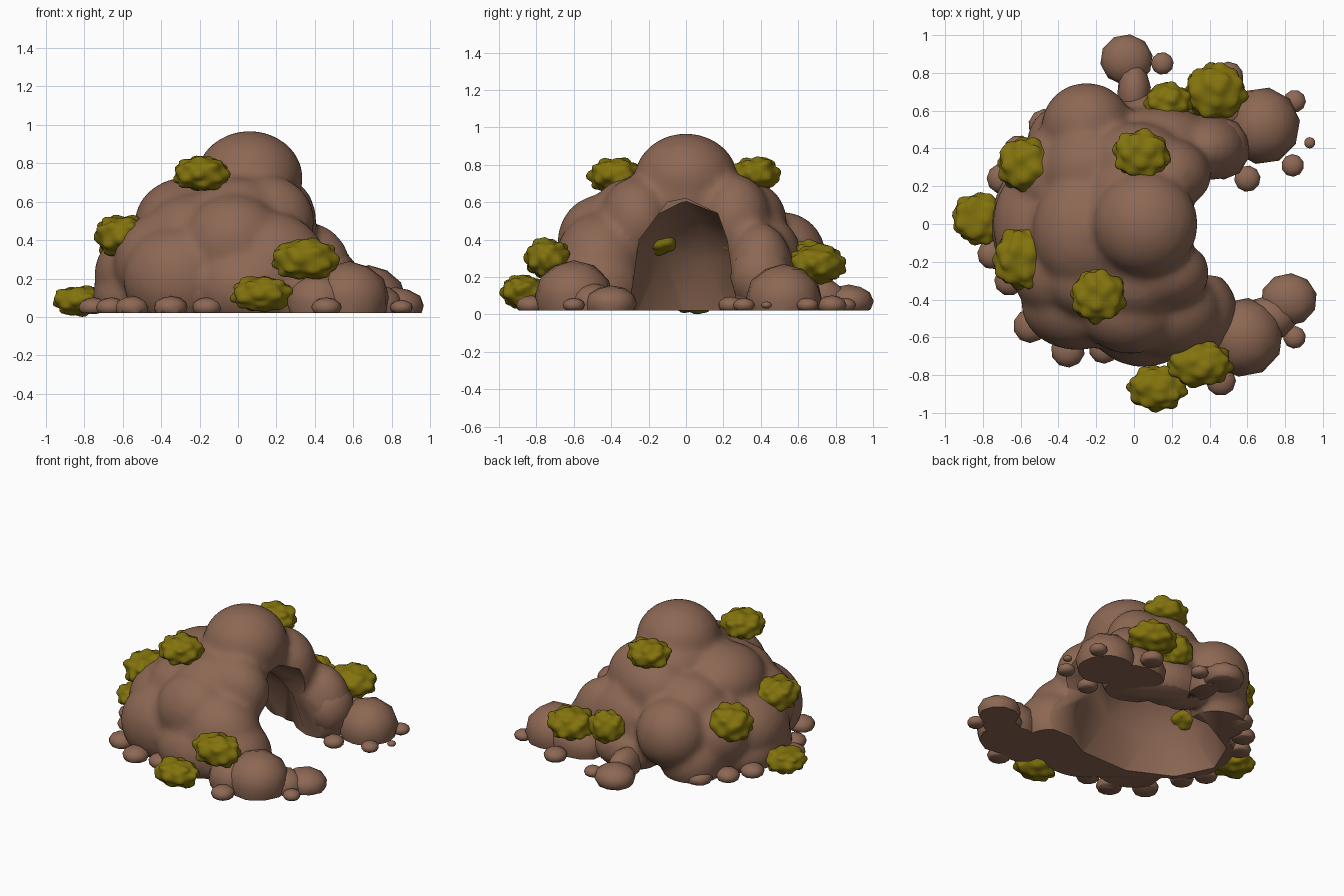
import bpy, bmesh, math, random
from mathutils import Vector, Matrix

if "Cube" in bpy.data.objects:
    bpy.data.objects.remove(bpy.data.objects["Cube"])

random.seed(4)
BASE = 0.02


def material(name, rgb):
    m = bpy.data.materials.new(name)
    m.diffuse_color = (*rgb, 1)
    m.use_nodes = True
    m.node_tree.nodes["Principled BSDF"].inputs["Base Color"].default_value = m.diffuse_color
    return m


ROCK = material("brown_rock", (0.265, 0.137, 0.088))
LEAF = material("olive_leaf", (0.225, 0.17, 0.004))


def make_object(name, bm, mat):
    me = bpy.data.meshes.new(name)
    bm.to_mesh(me)
    bm.free()
    me.materials.append(mat)
    ob = bpy.data.objects.new(name, me)
    bpy.context.collection.objects.link(ob)
    return ob


def activate(ob):
    bpy.ops.object.select_all(action='DESELECT')
    ob.select_set(True)
    bpy.context.view_layer.objects.active = ob


def smooth(ob, angle):
    activate(ob)
    bpy.ops.object.shade_smooth_by_angle(angle=math.radians(angle))


def apply_modifier(ob, kind, **settings):
    activate(ob)
    mod = ob.modifiers.new(kind, kind)
    for key, value in settings.items():
        setattr(mod, key, value)
    bpy.ops.object.modifier_apply(modifier=mod.name)


def ellipsoid(bm, x, y, z, rx, ry, rz, sub=3):
    spin = Matrix.Rotation(random.uniform(0, 6.28), 4, 'Z')
    mat = Matrix.Translation((x, y, z)) @ Matrix.Diagonal((rx, ry, rz, 1)) @ spin
    bmesh.ops.create_icosphere(bm, subdivisions=sub, radius=1, matrix=mat)


# Cave mound: overlapping boulders fused together
MOUND = [
    (0.06, 0.00, 0.72, .28, .28, .25),      # peak
    (0.03, 0.00, 0.62, .30, .37, .20),
    (-.26, -.04, .49, .28, .32, .24),       # upper shoulders
    (0.00, -.30, .50, .26, .22, .23),
    (0.15, -.26, .50, .25, .20, .24),
    (0.02, 0.32, .50, .26, .22, .22),
    (0.18, 0.26, .50, .23, .20, .25),
    (-.24, 0.28, .44, .24, .24, .20),
    (-.24, -.28, .44, .24, .22, .20),
    (-.02, -.46, .38, .27, .23, .26),       # front flank
    (0.17, -.46, .25, .30, .25, .30),
    (0.05, -.50, .15, .30, .26, .24),
    (-.30, -.42, .20, .30, .25, .28),
    (-.25, 0.52, .31, .24, .23, .24),       # back flank
    (-.35, 0.43, .12, .22, .21, .22),
    (0.14, 0.45, .26, .27, .18, .26),
    (0.10, 0.52, .12, .26, .17, .16),
    (-.50, 0.00, .22, .25, .32, .24),       # left flank
    (-.38, -.25, .28, .27, .26, .27),
    (-.40, 0.25, .26, .27, .27, .25),
    (-.48, 0.00, .10, .28, .36, .20),
    (0.33, -.47, .14, .22, .24, .25),       # mouth legs
    (0.38, 0.40, .20, .22, .18, .29),
]
bm = bmesh.new()
for b in MOUND:
    ellipsoid(bm, *b)
mound = make_object("cave_mound", bm, ROCK)
apply_modifier(mound, 'REMESH', mode='VOXEL', voxel_size=0.025)
apply_modifier(mound, 'SMOOTH', factor=0.5, iterations=7)


# Hollow: domed chamber, arched mouth to +x, and a ground cut
def cut(ob, bm):
    bmesh.ops.recalc_face_normals(bm, faces=bm.faces)
    cutter = make_object("cutter", bm, ROCK)
    cutter.hide_render = True
    apply_modifier(ob, 'BOOLEAN', operation='DIFFERENCE', solver='EXACT', object=cutter)
    bpy.data.objects.remove(cutter, do_unlink=True)


bm = bmesh.new()
ellipsoid(bm, -.10, 0, 0, .60, .43, .61, 2)
cut(mound, bm)

ARCH = [(-.31, -.2), (-.30, .05), (-.25, .40), (-.10, .60), (0, .62),
        (.17, .54), (.22, .40), (.27, .05), (.28, -.2)]
bm = bmesh.new()
face = bm.faces.new([bm.verts.new((-.12, y, z)) for y, z in ARCH])
ext = bmesh.ops.extrude_face_region(bm, geom=[face])
bmesh.ops.translate(bm, vec=(1.3, 0, 0),
                    verts=[v for v in ext["geom"] if isinstance(v, bmesh.types.BMVert)])
cut(mound, bm)

bm = bmesh.new()
bmesh.ops.create_cube(bm, size=1, matrix=Matrix.Translation((0, 0, BASE - .5))
                      @ Matrix.Diagonal((3, 3, 1, 1)))
cut(mound, bm)
smooth(mound, 50)

# Loose boulders beside the mouth and pebbles around the foot
BOULDERS = [
    (0.58, -.60, .10, .21, .21, .19), (0.82, -.40, .06, .15, .14, .095),
    (0.71, -.50, .06, .15, .12, .11),
    (0.68, 0.52, .08, .20, .205, .19), (0.47, 0.40, .20, .145, .165, .19),
    (-.04, 0.87, .07, .14, .135, .09), (0.00, 0.70, .08, .09, .16, .12),
    (0.42, -.66, .08, .17, .15, .15), (0.45, 0.60, .08, .20, .13, .14),
]
PEBBLES = [
    (.15, .85, .06), (.85, .65, .06), (.93, .43, .03), (.84, .31, .06),
    (.60, .24, .07), (.85, -.60, .06), (.46, -.83, .08), (-.16, -.66, .08),
    (-.35, -.67, .09), (-.55, -.54, .09), (-.75, -.16, .08), (-.61, .39, .08),
    (.50, .78, .08), (-.47, .52, .09), (-.66, -.30, .08), (-.70, .24, .08),
]
bits = BOULDERS + [(x, y, .05, r, r, r * .65) for x, y, r in PEBBLES]
for i, b in enumerate(bits):
    bm = bmesh.new()
    ellipsoid(bm, *b, sub=2)
    res = bmesh.ops.bisect_plane(bm, geom=bm.verts[:] + bm.edges[:] + bm.faces[:],
                                 plane_co=(0, 0, BASE), plane_no=(0, 0, -1), clear_outer=True)
    rim = [e for e in res["geom_cut"] if isinstance(e, bmesh.types.BMEdge)]
    if rim:
        bmesh.ops.holes_fill(bm, edges=rim)
    smooth(make_object("boulder" if i < len(BOULDERS) else "pebble", bm, ROCK), 50)

# Bushes: knobbly flattened clumps, some poking through the thin cave wall
BUSHES = [
    (-.82, .03, .085, .155, .155, .085), (-.565, .31, .39, .175, .165, .13),
    (-.595, -.18, .42, .165, .18, .12), (.04, .37, .75, .165, .145, .10),
    (-.19, -.38, .745, .16, .155, .10), (.35, -.74, .30, .19, .135, .115),
    (.12, -.87, .12, .17, .13, .10), (.43, .70, .27, .18, .165, .11),
    (.18, .645, .29, .14, .115, .12),
]
KNOBS = 30
for x, y, z, rx, ry, rz in BUSHES:
    dirs = []
    for k in range(KNOBS):
        h = 1 - 2 * (k + .5) / KNOBS
        a = k * 2.39996
        s = math.sqrt(1 - h * h)
        jitter = Vector([random.uniform(-.15, .15) for _ in range(3)])
        dirs.append(((Vector((s * math.cos(a), s * math.sin(a), h)) + jitter).normalized(),
                     random.uniform(.12, .22)))
    bm = bmesh.new()
    bmesh.ops.create_icosphere(bm, subdivisions=4, radius=1)
    for v in bm.verts:
        n = v.co.normalized()
        bump = max(amp * math.exp(-(n.angle(d) / .24) ** 4) for d, amp in dirs)
        r = .82 + bump
        # boxier profile than a plain ellipsoid
        zz = math.copysign(abs(n.z) ** .8, n.z)
        v.co = (x + n.x * r * rx, y + n.y * r * ry, max(0, z + zz * r * rz))
    bmesh.ops.smooth_vert(bm, verts=bm.verts, factor=.5, use_axis_x=True,
                          use_axis_y=True, use_axis_z=True)
    smooth(make_object("bush", bm, LEAF), 60)
